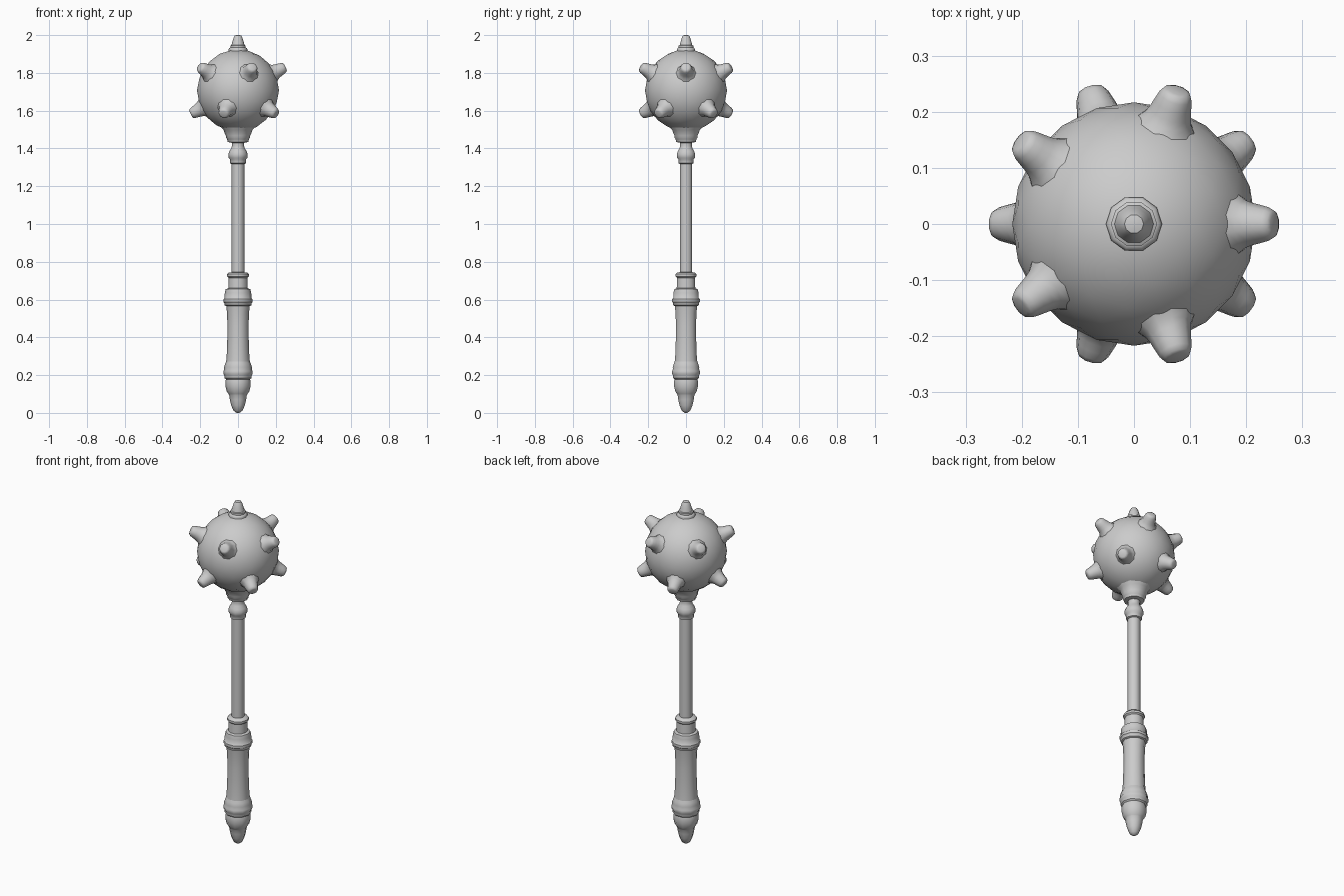
import bpy, bmesh, math
from mathutils import Vector

cube = bpy.data.objects.get("Cube")
if cube:
    bpy.data.objects.remove(cube)

steel = bpy.data.materials.new("grey_steel")
steel.use_nodes = True
colour = (0.6, 0.6, 0.6, 1)
steel.diffuse_color = colour
steel.node_tree.nodes["Principled BSDF"].inputs["Base Color"].default_value = colour

CENTRE = Vector((0, 0, 1.707))
SIDES = 10


def finish(name, bm, angle):
    bmesh.ops.recalc_face_normals(bm, faces=bm.faces)
    mesh = bpy.data.meshes.new(name)
    bm.to_mesh(mesh)
    bm.free()
    mesh.materials.append(steel)
    obj = bpy.data.objects.new(name, mesh)
    bpy.context.collection.objects.link(obj)
    bpy.ops.object.select_all(action="DESELECT")
    obj.select_set(True)
    bpy.context.view_layer.objects.active = obj
    bpy.ops.object.shade_smooth_by_angle(angle=math.radians(angle))
    return obj


def turned(name, profile, angle=42):
    """Turn a (radius, height) profile about z, closing both ends."""
    bm = bmesh.new()
    rings = []
    for r, z in profile:
        rings.append([bm.verts.new((r * math.cos(a), r * math.sin(a), z))
                      for a in (math.tau * i / SIDES for i in range(SIDES))])
    for low, high in zip(rings, rings[1:]):
        for i in range(SIDES):
            j = (i + 1) % SIDES
            bm.faces.new((low[i], low[j], high[j], high[i]))
    bm.faces.new(rings[0])
    bm.faces.new(rings[-1])
    return finish(name, bm, angle)


# Handle, from the pommel upwards
turned("pommel", [(.008, 0), (.024, .012), (.036, .04), (.043, .07), (.047, .095),
                  (.05, .1), (.06, .115), (.066, .14), (.067, .165), (.064, .178)])
turned("lower_grip_collar", [(.058, .172), (.072, .185), (.073, .2), (.077, .206),
                             (.077, .222), (.073, .23), (.074, .242), (.068, .26), (.06, .28)])
turned("grip", [(.064, .26), (.06, .3), (.057, .38), (.056, .46), (.058, .53), (.064, .58)])
turned("upper_grip_collar", [(.062, .565), (.071, .57), (.072, .582), (.077, .587),
                             (.077, .602), (.071, .608), (.07, .635), (.065, .655), (.052, .66)])
turned("ferrule", [(.052, .65), (.05, .715), (.058, .722), (.058, .734), (.05, .742), (.033, .745)])
turned("shaft", [(.034, .73), (.034, 1.34)])
turned("neck_ring", [(.034, 1.318), (.042, 1.322), (.042, 1.342), (.049, 1.35),
                     (.051, 1.368), (.046, 1.385), (.036, 1.4), (.032, 1.415), (.034, 1.44)])
turned("head_socket", [(.034, 1.43), (.055, 1.434), (.058, 1.45), (.063, 1.455), (.064, 1.468),
                       (.07, 1.48), (.077, 1.498), (.093, 1.516), (.1, 1.53)])

# Ball
bm = bmesh.new()
bmesh.ops.create_icosphere(bm, subdivisions=3, radius=0.217)
bmesh.ops.translate(bm, verts=bm.verts, vec=CENTRE)
finish("ball", bm, 60)

# Ten flared studs in two staggered rows
STUD = [(.062, .196), (.052, .209), (.043, .221), (.038, .235), (.034, .252),
        (.03, .268), (.025, .277), (.017, .28)]
tilt = math.atan(0.5)
for row, side, start in (("upper", 1, 0), ("lower", -1, 36)):
    for i in range(5):
        a = math.radians(start + 72 * i)
        aim = Vector((math.cos(a) * math.cos(tilt), math.sin(a) * math.cos(tilt),
                      side * math.sin(tilt)))
        stud = turned(f"{row}_stud_{i + 1}", STUD, 60)
        stud.rotation_mode = "QUATERNION"
        stud.rotation_quaternion = aim.to_track_quat("Z", "Y")
        stud.location = CENTRE

# Crown spike on top
turned("crown_spike", [(.05, 1.9), (.05, 1.925), (.046, 1.932), (.041, 1.934), (.041, 1.944),
                       (.035, 1.947), (.029, 1.968), (.022, 1.99), (.017, 1.998), (.008, 2)])
